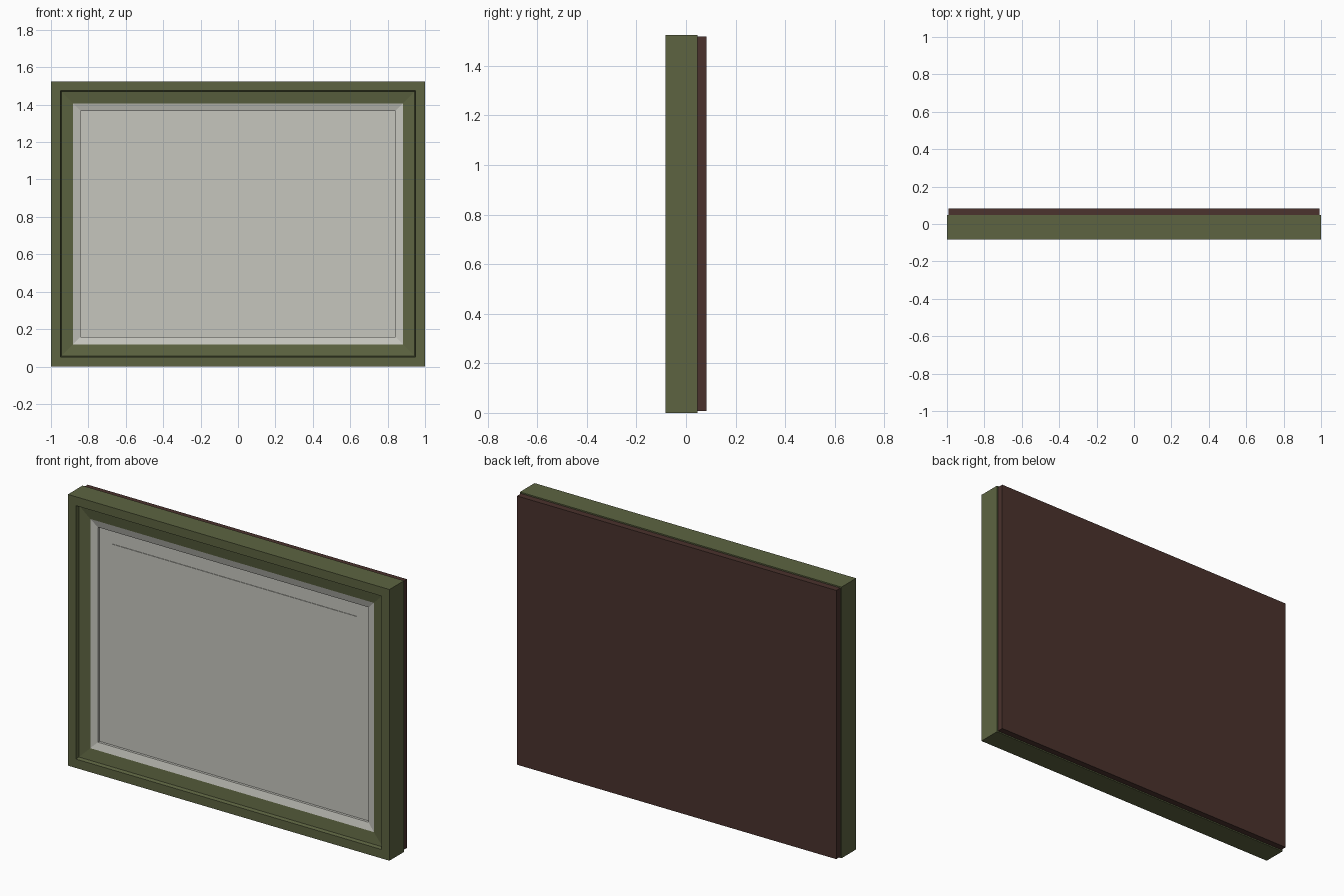
import bpy, bmesh

if "Cube" in bpy.data.objects:
    bpy.data.objects.remove(bpy.data.objects["Cube"])

W, H = 2.0, 1.525          # outer frame size
FRONT, JOIN, BACK = -0.083, 0.047, 0.083


def material(name, rgb):
    m = bpy.data.materials.new(name)
    m.diffuse_color = (*rgb, 1)
    m.use_nodes = True
    m.node_tree.nodes["Principled BSDF"].inputs["Base Color"].default_value = m.diffuse_color
    return m


green = material("olive green", (0.109, 0.127, 0.053))
grey = material("pale grey", (0.565, 0.565, 0.515))
brown = material("dark brown", (0.069, 0.032, 0.026))


def finish(name, bm, mat):
    bmesh.ops.recalc_face_normals(bm, faces=bm.faces)
    me = bpy.data.meshes.new(name)
    bm.to_mesh(me)
    bm.free()
    me.materials.append(mat)
    ob = bpy.data.objects.new(name, me)
    bpy.context.collection.objects.link(ob)
    return ob


def mitred_ring(name, profile, mat):
    """Sweep a closed (inset, y) profile around the rectangle with mitred corners."""
    bm = bmesh.new()
    loops = []
    for sx, sz in ((-1, -1), (1, -1), (1, 1), (-1, 1)):
        loops.append([bm.verts.new((sx * (W / 2 - d), y, H / 2 + sz * (H / 2 - d)))
                      for d, y in profile])
    n = len(profile)
    for c in range(4):
        a, b = loops[c], loops[(c + 1) % 4]
        for i in range(n):
            j = (i + 1) % n
            bm.faces.new((a[i], a[j], b[j], b[i]))
    return finish(name, bm, mat)


def panel(name, inset, y0, y1, mat):
    """Flat box, inset evenly from the outer frame edge."""
    bm = bmesh.new()
    bmesh.ops.create_cube(bm, size=1)
    for v in bm.verts:
        v.co = (v.co.x * (W - 2 * inset),
                y0 if v.co.y < 0 else y1,
                H / 2 + v.co.z * (H - 2 * inset))
    return finish(name, bm, mat)


# Outer moulding: flat rim, small step, shallow slope to the opening
mitred_ring("frame_moulding",
            [(0, FRONT), (0.05, FRONT), (0.055, -0.063), (0.118, -0.053),
             (0.118, JOIN), (0, JOIN)], green)
# Bevelled inner liner
mitred_ring("inner_liner",
            [(0.118, -0.053), (0.158, -0.042), (0.158, 0.0), (0.118, 0.0)], grey)
# Mat and the thin picture sheet in its middle
panel("mat_board", 0.157, -0.028, 0.0, grey)
panel("picture_sheet", 0.236, -0.031, -0.027, grey)
# Backing board
panel("backing_board", 0.007, JOIN, BACK, brown)
